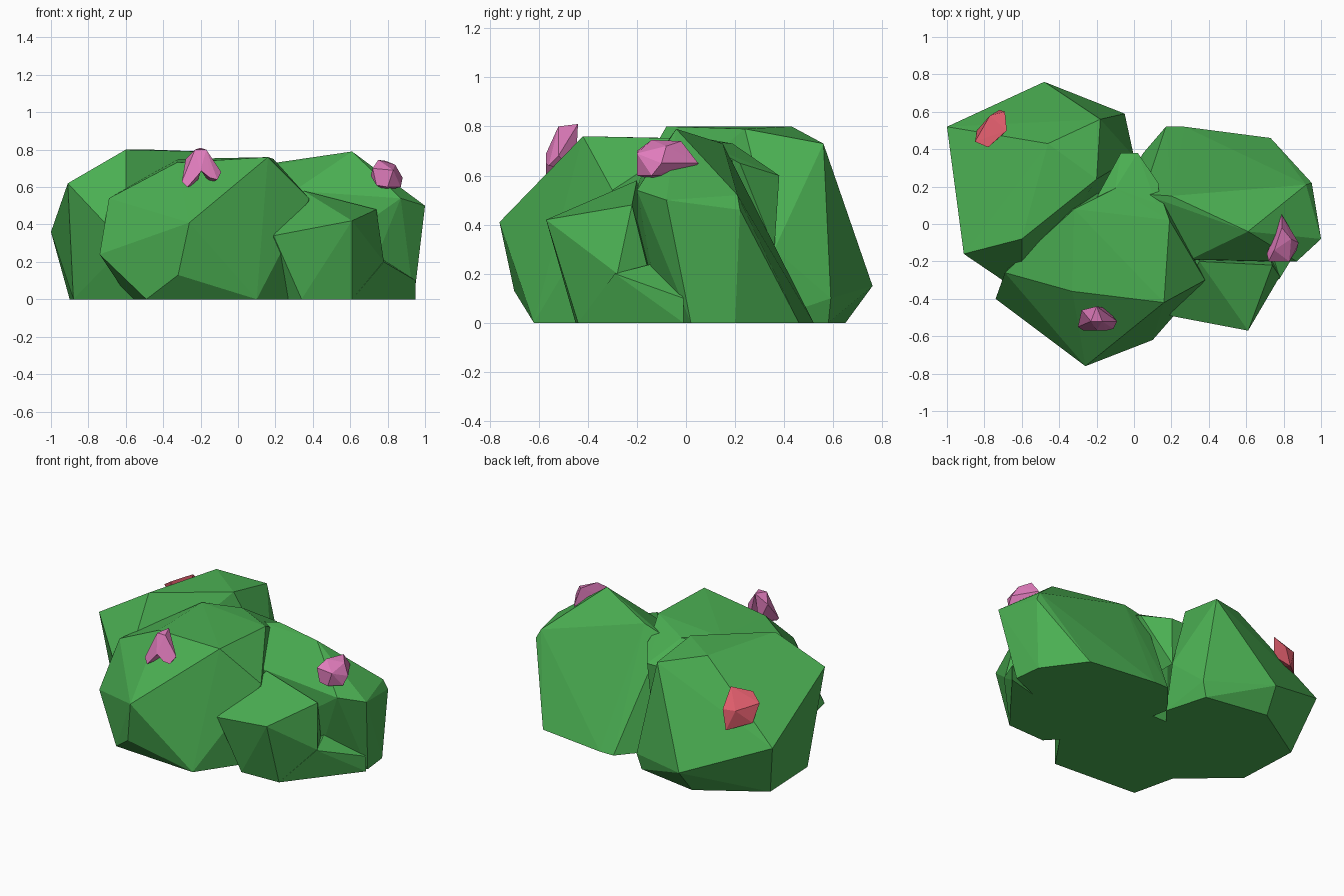
import bpy
import bmesh

default_cube = bpy.data.objects.get("Cube")
if default_cube:
    bpy.data.objects.remove(default_cube, do_unlink=True)


def make_material(name, red, green, blue):
    material = bpy.data.materials.new(name)
    material.use_nodes = True
    colour = (red, green, blue, 1)
    material.diffuse_color = colour
    shader = material.node_tree.nodes["Principled BSDF"]
    shader.inputs["Base Color"].default_value = colour
    shader.inputs["Roughness"].default_value = 0.9
    return material


leaf_green = make_material("leaf green", 0.07, 0.43, 0.085)
petal_pink = make_material("petal pink", 0.74, 0.2, 0.5)
petal_red = make_material("petal red", 0.74, 0.11, 0.15)


def faceted_lump(name, corners, material):
    """Wrap a flat-faced skin around a handful of corner points."""
    mesh = bpy.data.meshes.new(name)
    bm = bmesh.new()
    for corner in corners:
        bm.verts.new(corner)
    hull = bmesh.ops.convex_hull(bm, input=bm.verts[:])
    spare = {item for item in hull["geom_interior"] + hull["geom_unused"]
             if isinstance(item, bmesh.types.BMVert)}
    bmesh.ops.delete(bm, geom=list(spare), context="VERTS")
    bmesh.ops.recalc_face_normals(bm, faces=bm.faces[:])
    bm.to_mesh(mesh)
    bm.free()
    mesh.materials.append(material)
    lump = bpy.data.objects.new(name, mesh)
    bpy.context.collection.objects.link(lump)
    return lump


# Back lobe: the tallest lump
faceted_lump("back_lobe", [
    (-.48, .76, .15), (-1, .52, .36), (-.91, -.16, .62), (-.18, .56, .73),
    (-.46, .43, .8), (-.6, -.08, .8), (-.2, .24, .79), (-.05, .59, .1),
    (0, .36, .3), (-.6, -.37, .29), (-.9, .4, 0), (-.88, -.02, 0),
    (-.5, .65, 0), (-.08, .58, 0), (0, .3, 0), (-.53, -.32, 0),
], leaf_green)

# Front lobe: broad lump running back under the middle
faceted_lump("front_lobe", [
    (-.26, -.76, .41), (-.74, -.4, .24), (-.69, -.26, .54), (-.33, -.36, .73),
    (-.32, .08, .75), (.16, -.42, .76), (.19, .02, .75), (.38, -.3, .54),
    (-.1, .19, .73), (.13, .19, .66), (-.32, -.7, .13), (-.49, -.58, 0),
    (.1, -.62, 0), (-.58, -.2, 0), (-.4, .1, 0), (.32, -.3, 0),
    (.12, .2, 0), (-.1, .2, 0),
], leaf_green)

# Tip of the front lobe reaching over the gap behind it
faceted_lump("front_lobe_tip", [
    (-.07, .38, .6), (.02, .38, .6), (.13, .22, .65), (-.1, .19, .73),
    (.14, .05, .74), (-.25, .05, .74), (0, .36, .3), (0, .1, .3),
], leaf_green)

# Side lobe: peaked lump with a steep back wall
faceted_lump("side_lobe", [
    (.61, -.04, .79), (.2, .15, .73), (.92, .21, .52), (.95, .22, .46),
    (1, -.08, .5), (.94, .02, 0), (.92, .2, 0), (.73, .46, 0),
    (.27, .52, 0), (.17, .52, 0), (.05, .38, 0), (.05, .16, .69),
    (.87, -.2, .54), (.3, -.19, .58), (0, .3, 0), (.1, -.2, 0),
    (.65, -.1, 0),
], leaf_green)

# Small clump standing in front of the side lobe
faceted_lump("side_clump", [
    (.61, -.57, .42), (.19, -.49, .34), (.74, -.22, .48), (.35, -.2, .58),
    (.78, -.28, .2), (.61, -.44, 0), (.34, -.45, 0), (.2, -.3, 0),
    (.3, -.1, 0), (.7, -.1, 0),
], leaf_green)

# Low skirt joining the clump to the side lobe
faceted_lump("side_skirt", [
    (.78, -.29, .2), (.95, -.01, .1), (.95, -.01, 0), (.61, -.44, 0),
    (.72, -.1, .25), (.6, -.1, 0),
], leaf_green)

# Front blossom: two drooping petals sharing a flat top
blossom_top = [(-.23, -.52, .8), (-.17, -.52, .8), (-.2, -.44, .81)]
faceted_lump("front_blossom_right_petal", blossom_top + [
    (-.28, -.46, .75), (-.3, -.55, .63), (-.27, -.57, .6), (-.2, -.57, .68),
    (-.22, -.45, .62),
], petal_pink)
faceted_lump("front_blossom_left_petal", blossom_top + [
    (-.09, -.52, .68), (-.11, -.56, .64), (-.15, -.57, .65), (-.2, -.57, .69),
    (-.15, -.45, .62),
], petal_pink)

# Side blossom: rounded bud with a pointed back
faceted_lump("side_blossom", [
    (.75, -.14, .745), (.79, -.02, .74), (.84, -.08, .72), (.88, -.1, .65),
    (.87, -.14, .6), (.79, -.12, .58), (.74, -.2, .61), (.71, -.16, .66),
    (.72, -.2, .7), (.83, -.2, .69), (.79, .05, .65), (.78, 0, .6),
    (.8, -.2, .6),
], petal_pink)

# Back blossom: blunt bud lying on the slope
faceted_lump("back_blossom", [
    (-.85, .44, .59), (-.78, .41, .64), (-.68, .5, .68), (-.69, .6, .57),
    (-.77, .58, .57), (-.84, .5, .48), (-.72, .61, .44), (-.78, .42, .55),
    (-.7, .48, .56),
], petal_red)
